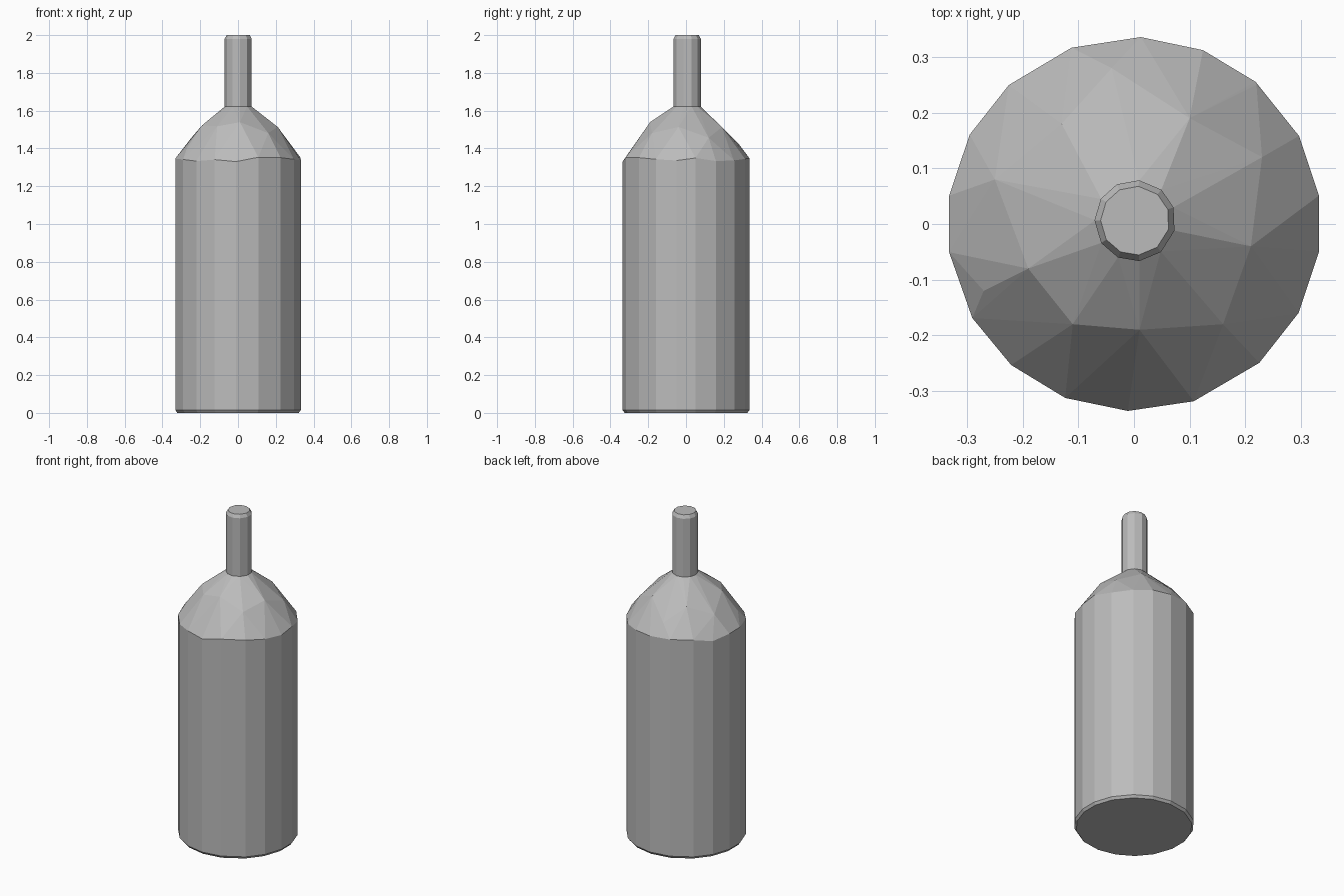
import bpy, bmesh, random
from math import sin, cos, tau

random.seed(4)
if "Cube" in bpy.data.objects:
    bpy.data.objects.remove(bpy.data.objects["Cube"])

grey = bpy.data.materials.new("plain grey")
grey.use_nodes = True
grey.diffuse_color = (0.5, 0.5, 0.5, 1)
grey.node_tree.nodes["Principled BSDF"].inputs["Base Color"].default_value = (0.5, 0.5, 0.5, 1)


def ring(radius, z, angles, centre=(0, 0)):
    return [(centre[0] + radius * cos(a), centre[1] + radius * sin(a), z) for a in angles]


def uneven_angles(sides, wobble):
    return [tau * (i + 0.5 + random.uniform(-wobble, wobble)) / sides for i in range(sides)]


def faceted_solid(name, points):
    """Wrap a flat-shaded convex skin round the points."""
    bm = bmesh.new()
    for p in points:
        bm.verts.new(p)
    hull = bmesh.ops.convex_hull(bm, input=bm.verts[:])
    loose = {g for g in hull["geom_interior"] + hull["geom_unused"]
             if isinstance(g, bmesh.types.BMVert)}
    bmesh.ops.delete(bm, geom=list(loose), context='VERTS')
    bmesh.ops.recalc_face_normals(bm, faces=bm.faces[:])
    mesh = bpy.data.meshes.new(name)
    bm.to_mesh(mesh)
    bm.free()
    mesh.materials.append(grey)
    obj = bpy.data.objects.new(name, mesh)
    bpy.context.collection.objects.link(obj)


def dome_height(x, y):
    return 1.635 - 2.65 * (x * x + y * y)


# Body: straight wall, thin chamfer at the base, irregular domed shoulder
wall = uneven_angles(18, 0.12)
body = ring(0.325, 0, wall) + ring(0.336, 0.015, wall)
body += [(x, y, 1.34 + random.uniform(-0.012, 0.015)) for x, y, z in ring(0.336, 0, wall)]
shoulder = [(0.10, 0.19), (0.23, 0.12), (0.21, -0.04), (0.16, -0.18), (0.01, -0.19),
            (-0.11, -0.18), (-0.19, -0.08), (-0.25, 0.08), (-0.04, 0.28),
            (-0.27, -0.12), (0.22, 0.25), (-0.13, 0.18)]
body += [(x, y, dome_height(x, y)) for x, y in shoulder]
middle = (0.002, 0.006)
neck_angles = uneven_angles(11, 0.1)
body += ring(0.072, 1.622, neck_angles, middle)
faceted_solid("bottle_body", body)

# Neck: slim tube with a small chamfer at the mouth
neck = ring(0.073, 1.6, neck_angles, middle) + ring(0.073, 1.98, neck_angles, middle)
neck += ring(0.062, 2.0, neck_angles, middle)
faceted_solid("bottle_neck", neck)
